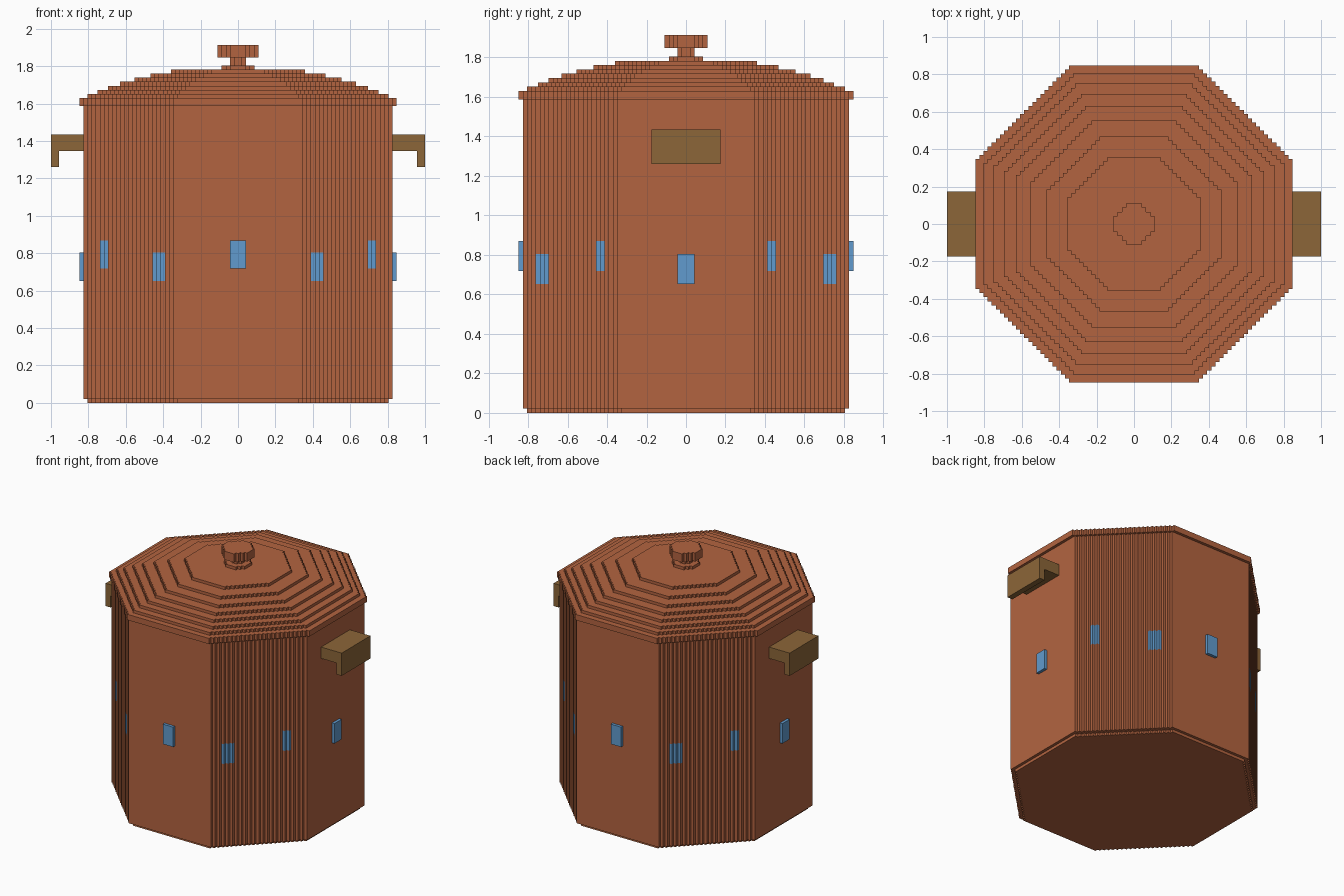
import bpy
import bmesh

cube = bpy.data.objects.get("Cube")
if cube:
    bpy.data.objects.remove(cube, do_unlink=True)

V = 2 / 92  # edge length of one block; all sizes below are in blocks


def material(name, rgb):
    mat = bpy.data.materials.new(name)
    mat.use_nodes = True
    mat.diffuse_color = (*rgb, 1)
    mat.node_tree.nodes["Principled BSDF"].inputs["Base Color"].default_value = (*rgb, 1)
    return mat


CLAY = material("terracotta", (0.45, 0.127, 0.051))
WOOD = material("brown wood", (0.262, 0.133, 0.04))
BLUE = material("sky blue", (0.119, 0.33, 0.62))


def finish(name, bm, mats):
    bmesh.ops.recalc_face_normals(bm, faces=bm.faces)
    bmesh.ops.scale(bm, vec=(V, V, V), verts=bm.verts)
    mesh = bpy.data.meshes.new(name)
    bm.to_mesh(mesh)
    bm.free()
    for mat in mats:
        mesh.materials.append(mat)
    obj = bpy.data.objects.new(name, mesh)
    bpy.context.collection.objects.link(obj)
    return obj


def stepped_octagon(r):
    """Outline of an octagon whose diagonal sides are one-block stairs."""
    steps = round(r * 0.5858)
    flat = r - steps
    quarter = [(r, flat)]
    for i in range(1, steps + 1):
        quarter += [(r - i, flat + i - 1), (r - i, flat + i)]
    points = []
    for _ in range(4):
        points += quarter
        quarter = [(-y, x) for x, y in quarter]
    return points


def add_prism(bm, r, levels):
    outline = stepped_octagon(r)
    n = len(outline)
    rings = [[bm.verts.new((x, y, z)) for x, y in outline] for z in levels]
    bm.faces.new(rings[0][::-1])
    bm.faces.new(rings[-1])
    for low, high in zip(rings, rings[1:]):
        for i in range(n):
            j = (i + 1) % n
            bm.faces.new((low[i], low[j], high[j], high[i]))


def add_box(bm, x0, x1, y0, y1, z0, z1):
    verts = bmesh.ops.create_cube(bm, size=1)["verts"]
    bmesh.ops.scale(bm, vec=(x1 - x0, y1 - y0, z1 - z0), verts=verts)
    bmesh.ops.translate(bm, vec=((x0 + x1) / 2, (y0 + y1) / 2, (z0 + z1) / 2), verts=verts)


def stack(name, layers):
    bm = bmesh.new()
    for r, z0, z1 in layers:
        add_prism(bm, r, (z0, z1))
    return finish(name, bm, [CLAY])


# Pot body, with blue patches on the stepped corners
bm = bmesh.new()
add_prism(bm, 38, (1, 30, 33, 37, 40, 73))
for face in bm.faces:
    c = face.calc_center_median()
    x, y = abs(c.x), abs(c.y)
    low = 18 < x < 21.1 and 32 < y < 35.1 and 30 < c.z < 37
    high = 32 < x < 34.1 and 19 < y < 21.1 and 33 < c.z < 40
    face.material_index = int(low or high)
finish("pot_body", bm, [CLAY, BLUE])

stack("pot_base", [(37, 0, 1)])

# Lid: overhanging rim and shrinking dome layers
dome = [37, 34.5, 32, 29, 25.5, 21.5, 16.5]
stack("lid", [(39, 73, 75)] + [(r, 75 + i, 76 + i) for i, r in enumerate(dome)])
stack("lid_knob", [(4, 82, 83), (2, 83, 85), (5, 85, 88)])

# Raised blue tiles on the four flat walls
for side, s in (("left", 1), ("right", -1)):
    bm = bmesh.new()
    add_box(bm, *sorted((38 * s, 39 * s)), -2, 2, 30, 37)
    finish(side + "_tile", bm, [BLUE])
for side, s in (("back", 1), ("front", -1)):
    bm = bmesh.new()
    add_box(bm, -2, 2, *sorted((38 * s, 39 * s)), 33, 40)
    finish(side + "_tile", bm, [BLUE])

# Hooked side handles, an L profile extruded along y
profile = [(38, 62), (44, 62), (44, 58), (46, 58), (46, 66), (38, 66)]
for side, s in (("left", 1), ("right", -1)):
    bm = bmesh.new()
    face = bm.faces.new([bm.verts.new((x * s, -8, z)) for x, z in profile])
    ext = bmesh.ops.extrude_face_region(bm, geom=[face], use_keep_orig=True)
    moved = [g for g in ext["geom"] if isinstance(g, bmesh.types.BMVert)]
    bmesh.ops.translate(bm, vec=(0, 16, 0), verts=moved)
    finish(side + "_handle", bm, [WOOD])
